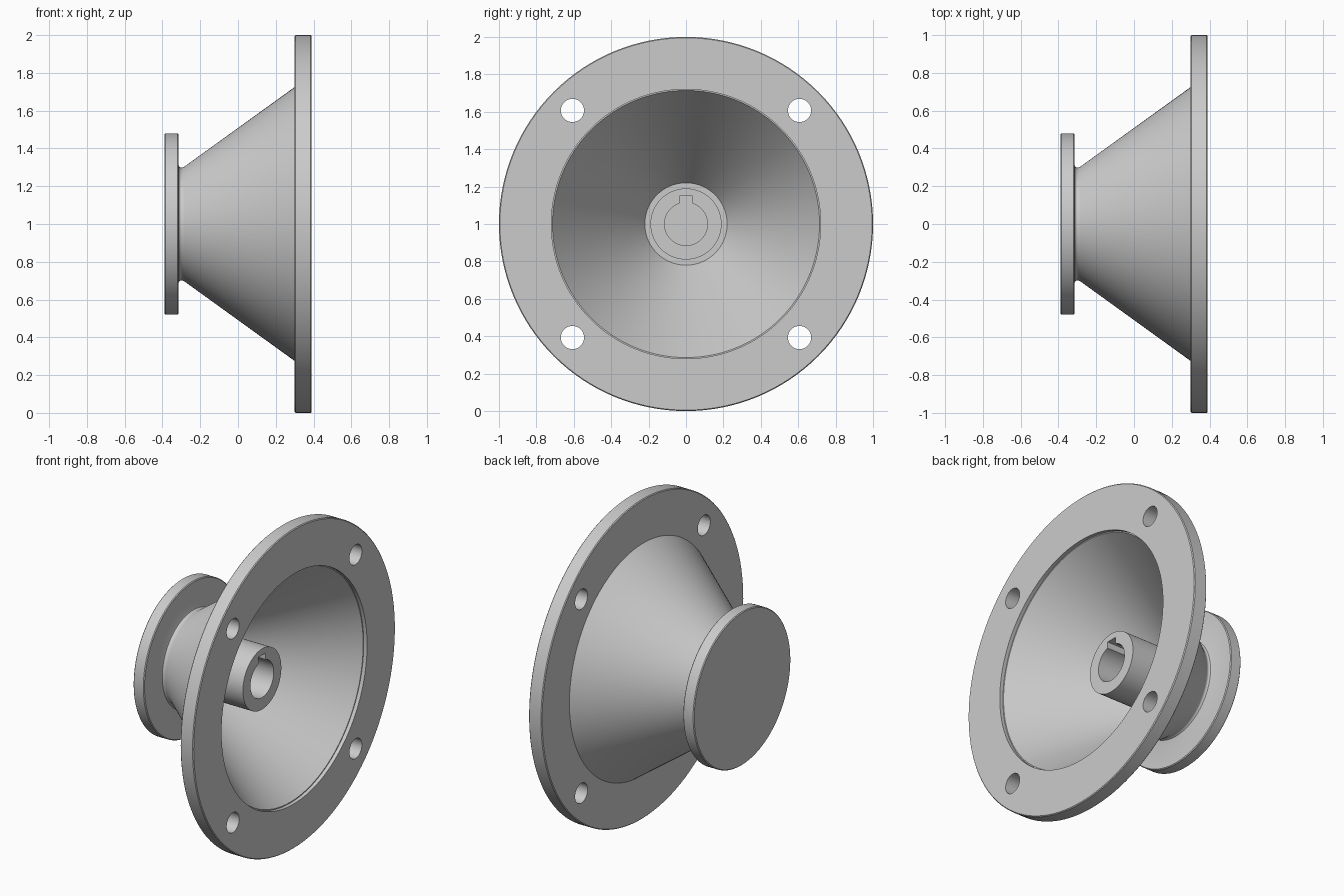
import bpy, bmesh, math
from mathutils import Vector, Matrix

if "Cube" in bpy.data.objects:
    bpy.data.objects.remove(bpy.data.objects["Cube"])

AXIS_Z = 1.0   # height of the horizontal turning axis


def make_object(name, bm):
    mesh = bpy.data.meshes.new(name)
    bmesh.ops.recalc_face_normals(bm, faces=bm.faces)
    bm.to_mesh(mesh)
    bm.free()
    obj = bpy.data.objects.new(name, mesh)
    bpy.context.collection.objects.link(obj)
    return obj


def revolve(name, profile, steps=128):
    """Turn (x, radius) points around the x axis at AXIS_Z."""
    bm = bmesh.new()
    verts = [bm.verts.new((x, 0, AXIS_Z + r)) for x, r in profile]
    edges = [bm.edges.new(pair) for pair in zip(verts, verts[1:])]
    bmesh.ops.spin(bm, geom=verts + edges, cent=(0, 0, AXIS_Z), axis=(1, 0, 0),
                   angle=math.tau, steps=steps, use_duplicate=False)
    bmesh.ops.remove_doubles(bm, verts=bm.verts, dist=1e-5)
    return make_object(name, bm)


def cut(target, cutter):
    cutter.hide_render = True
    mod = target.modifiers.new("cut", 'BOOLEAN')
    mod.operation = 'DIFFERENCE'
    mod.solver = 'EXACT'
    mod.object = cutter
    bpy.context.view_layer.objects.active = target
    bpy.ops.object.modifier_apply(modifier=mod.name)
    bpy.data.objects.remove(cutter)


# Turned body: end disc, filleted neck, cone, flange, hollow inside, hub with bore
c = 0.005
body = revolve("flanged_cone_hub", [
    (-0.39, 0), (-0.39, 0.48 - c), (-0.39 + c, 0.48),
    (-0.315 - c, 0.48), (-0.315, 0.48 - c),
    (-0.315, 0.312), (-0.312, 0.304), (-0.305, 0.299), (-0.297, 0.298), (-0.285, 0.303),
    (0.30, 0.725),
    (0.30, 1 - c), (0.30 + c, 1), (0.39 - c, 1), (0.39, 1 - c),
    (0.39, 0.72), (0.367, 0.72), (0.367, 0.714), (-0.315, 0.22),
    (-0.315, 0.19), (0.167, 0.19), (0.167, 0.115), (-0.315, 0.115), (-0.315, 0),
])

# Four bolt holes through the flange
for sy in (-1, 1):
    for sz in (-1, 1):
        bm = bmesh.new()
        place = Matrix.Translation((0.345, 0.607 * sy, AXIS_Z + 0.607 * sz))
        bmesh.ops.create_cone(bm, cap_ends=True, segments=48, radius1=0.062,
                              radius2=0.062, depth=0.2,
                              matrix=place @ Matrix.Rotation(math.pi / 2, 4, 'Y'))
        cut(body, make_object("bolt_hole_cutter", bm))

# Keyway along the top of the bore
bm = bmesh.new()
bmesh.ops.create_cube(bm, size=1, matrix=Matrix.Translation((-0.055, 0, AXIS_Z + 0.11))
                      @ Matrix.Diagonal((0.51, 0.068, 0.08, 1)))
cut(body, make_object("keyway_cutter", bm))

# Smooth round faces, sharp edges
bpy.ops.object.select_all(action='DESELECT')
body.select_set(True)
bpy.context.view_layer.objects.active = body
bpy.ops.object.shade_smooth_by_angle(angle=math.radians(30))
